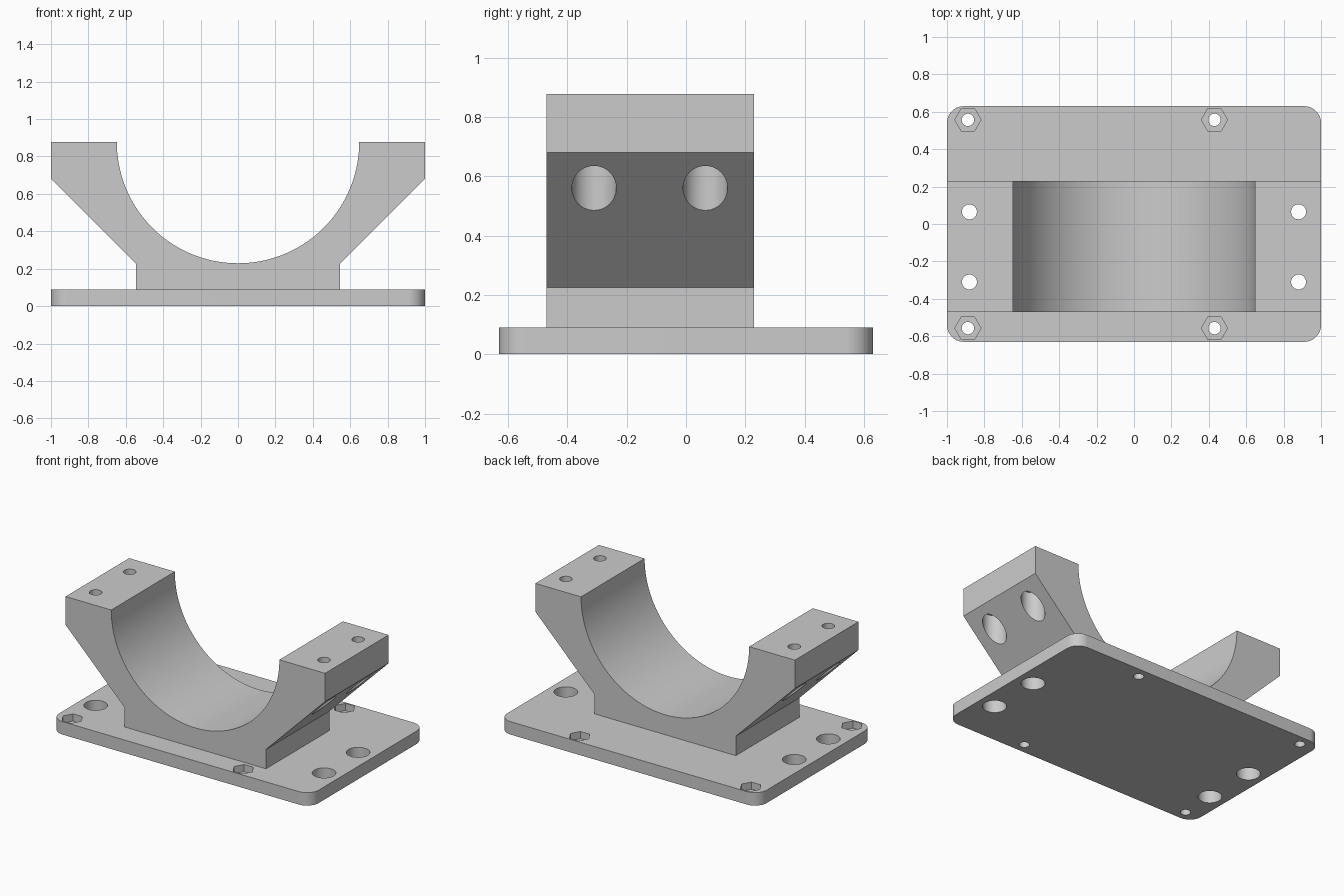
import bpy
import bmesh
import math
from mathutils import Matrix

cube = bpy.data.objects.get("Cube")
if cube:
    bpy.data.objects.remove(cube, do_unlink=True)

# Single flat grey
grey = bpy.data.materials.new("light_grey")
grey.use_nodes = True
grey.diffuse_color = (0.6, 0.6, 0.6, 1)
grey.node_tree.nodes["Principled BSDF"].inputs["Base Color"].default_value = (0.6, 0.6, 0.6, 1)


def make_object(name, bm):
    bmesh.ops.recalc_face_normals(bm, faces=bm.faces)
    mesh = bpy.data.meshes.new(name)
    bm.to_mesh(mesh)
    bm.free()
    mesh.materials.append(grey)
    obj = bpy.data.objects.new(name, mesh)
    bpy.context.collection.objects.link(obj)
    return obj


def extrude_outline(name, points, offset):
    """Fill a closed outline and extrude it along offset."""
    bm = bmesh.new()
    face = bm.faces.new([bm.verts.new(p) for p in points])
    result = bmesh.ops.extrude_face_region(bm, geom=[face], use_keep_orig=True)
    verts = [g for g in result["geom"] if isinstance(g, bmesh.types.BMVert)]
    bmesh.ops.translate(bm, verts=verts, vec=offset)
    return make_object(name, bm)


def drill(target, centres, radius, z0, z1, sides=48):
    """Cut vertical prisms out of the target at every centre."""
    bm = bmesh.new()
    for x, y in centres:
        bmesh.ops.create_cone(
            bm, cap_ends=True, segments=sides, radius1=radius, radius2=radius, depth=z1 - z0,
            matrix=Matrix.Translation((x, y, (z0 + z1) / 2)) @ Matrix.Rotation(math.pi / 2, 4, "Z"))
    cutter = make_object("hole_cutter", bm)
    cutter.hide_render = True
    mod = target.modifiers.new("holes", "BOOLEAN")
    mod.operation = "DIFFERENCE"
    mod.solver = "EXACT"
    mod.object = cutter
    select(target)
    bpy.ops.object.modifier_apply(modifier=mod.name)
    bpy.data.objects.remove(cutter, do_unlink=True)


def select(obj):
    bpy.ops.object.select_all(action="DESELECT")
    obj.select_set(True)
    bpy.context.view_layer.objects.active = obj


# Key dimensions
PLATE_X, PLATE_Y, PLATE_Z = 1.0, 0.63, 0.09
CORNER = 0.09
TOP, BORE = 0.877, 0.648
FRONT, BACK = -0.47, 0.23
BOLTS = [(x, y) for x in (-0.88, 0.88) for y in (-0.31, 0.065)]
NUTS = [(x, y) for x in (-0.888, 0.43) for y in (-0.557, 0.557)]

# Base plate with rounded corners
outline = []
for i, (sx, sy) in enumerate([(1, 1), (-1, 1), (-1, -1), (1, -1)]):
    for k in range(13):
        a = math.pi / 2 * (i + k / 12)
        outline.append((sx * (PLATE_X - CORNER) + CORNER * math.cos(a),
                        sy * (PLATE_Y - CORNER) + CORNER * math.sin(a), 0))
plate = extrude_outline("base_plate", outline, (0, 0, PLATE_Z))
drill(plate, BOLTS, 0.075, -0.1, 0.2)           # access holes
drill(plate, NUTS, 0.07, 0.04, 0.2, sides=6)    # hexagonal nut pockets
drill(plate, NUTS, 0.033, -0.1, 0.2)            # screw holes

# Cradle: half-round bore above two flared arms
side = [(0.545, PLATE_Z), (0.545, 0.225), (1.0, 0.68), (1.0, TOP)]
arc = [(BORE * math.cos(math.pi * k / 72), TOP - BORE * math.sin(math.pi * k / 72))
       for k in range(73)]
profile = side + arc + [(-x, z) for x, z in reversed(side)]
cradle = extrude_outline("cradle", [(x, FRONT, z) for x, z in profile], (0, BACK - FRONT, 0))
drill(cradle, BOLTS, 0.075, 0.3, 0.70)          # counterbores under the arms
drill(cradle, BOLTS, 0.04, 0.6, 1.0)            # bolt holes through the top

for obj in (plate, cradle):
    select(obj)
    bpy.ops.object.shade_smooth_by_angle(angle=math.radians(30))
